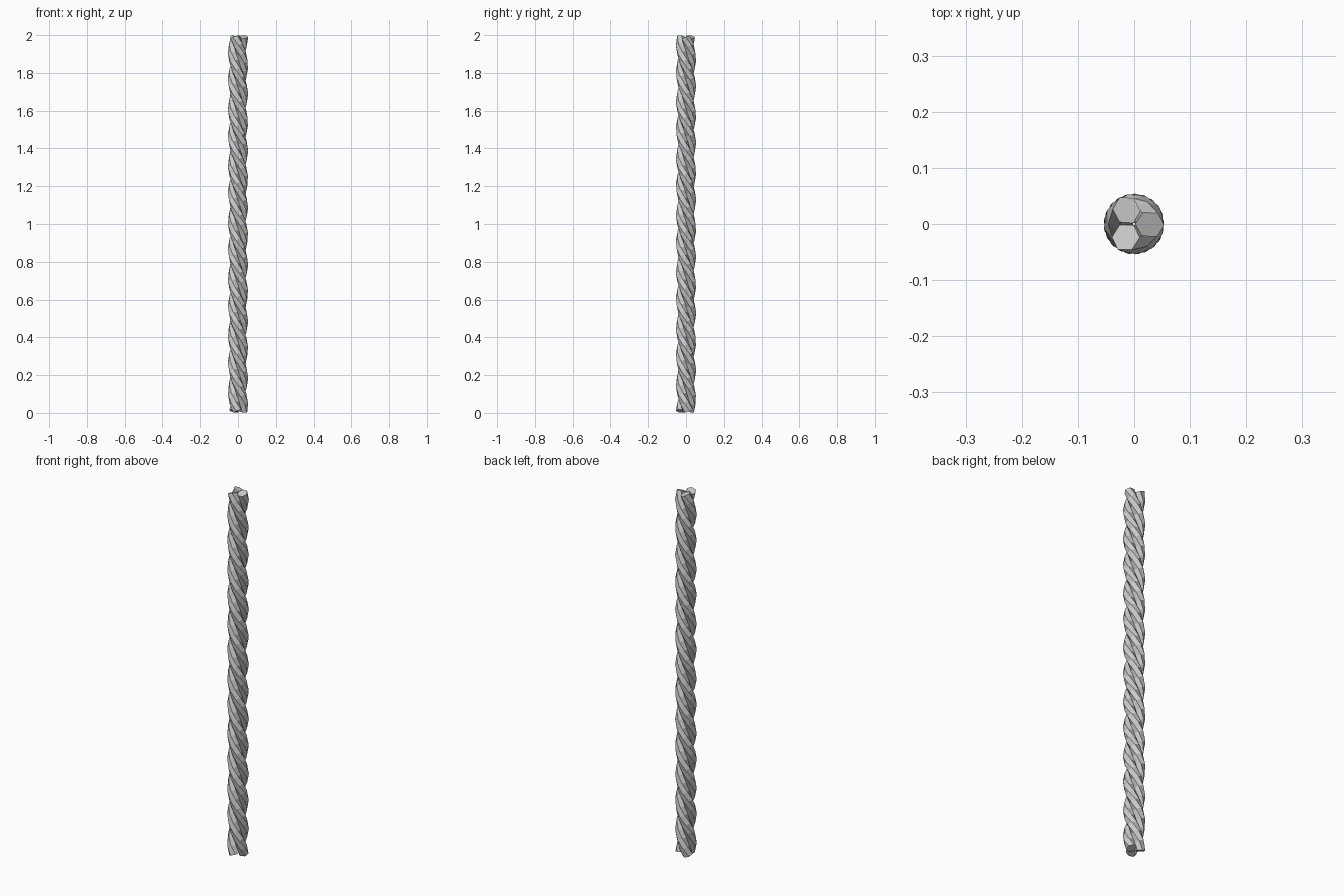
import bpy, bmesh
from math import sin, cos, pi
from mathutils import Vector

if "Cube" in bpy.data.objects:
    bpy.data.objects.remove(bpy.data.objects["Cube"])

H, PITCH, R, r = 2.0, 0.45, 0.028, 0.026
SIDES, SEGS, STRANDS = 6, 46, 3
START = -pi / 2


def strand(name, phase):
    bm = bmesh.new()
    rings = []
    w = -2 * pi / PITCH          # left-handed twist
    lo, hi = 0.01, H - 0.01
    for i in range(SEGS + 1):
        z = lo + (hi - lo) * i / SEGS
        a = phase + w * z
        out = Vector((cos(a), sin(a), 0))
        tan = Vector((-sin(a) * R * w, cos(a) * R * w, 1)).normalized()
        side = tan.cross(out)
        c = out * R + Vector((0, 0, z))
        rings.append([bm.verts.new(c + r * (out * cos(t) + side * sin(t)))
                      for t in [2 * pi * k / SIDES for k in range(SIDES)]])
    for p, q in zip(rings, rings[1:]):
        for k in range(SIDES):
            n = (k + 1) % SIDES
            bm.faces.new((p[k], p[n], q[n], q[k]))
    bm.faces.new(rings[0][::-1])
    bm.faces.new(rings[-1])
    bmesh.ops.recalc_face_normals(bm, faces=bm.faces)
    me = bpy.data.meshes.new(name)
    bm.to_mesh(me)
    bm.free()
    bpy.context.collection.objects.link(bpy.data.objects.new(name, me))


# three twisted rope strands
for s in range(STRANDS):
    strand(f"rope_strand_{s + 1}", START + 2 * pi * s / STRANDS)
